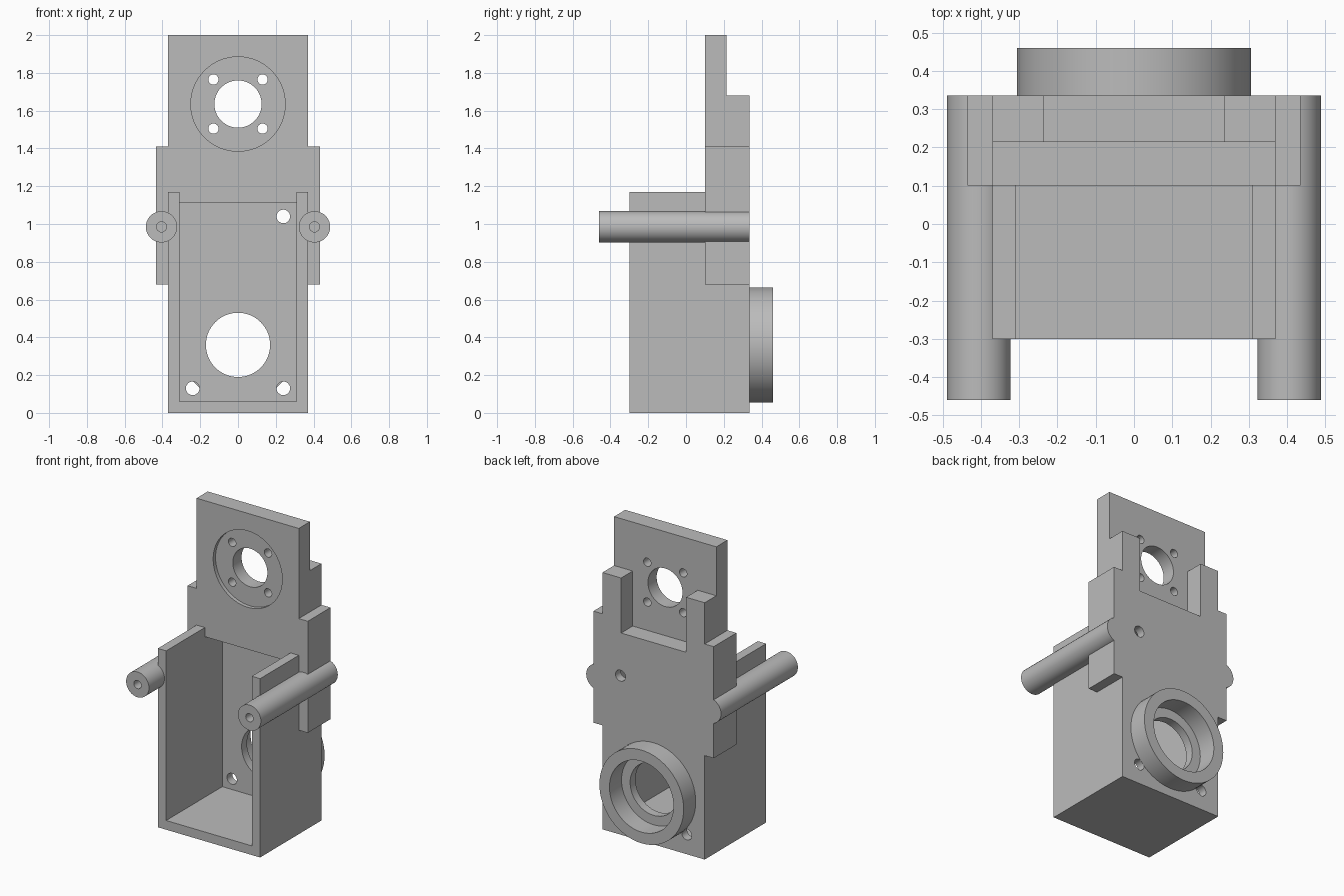
import bpy
import bmesh
from math import radians
from mathutils import Matrix

if "Cube" in bpy.data.objects:
    bpy.data.objects.remove(bpy.data.objects["Cube"], do_unlink=True)

grey = bpy.data.materials.new("plain grey")
grey.use_nodes = True
colour = (0.5, 0.5, 0.5, 1)
grey.diffuse_color = colour
grey.node_tree.nodes["Principled BSDF"].inputs["Base Color"].default_value = colour


def make_object(name, bm):
    bmesh.ops.recalc_face_normals(bm, faces=bm.faces[:])
    mesh = bpy.data.meshes.new(name)
    bm.to_mesh(mesh)
    bm.free()
    mesh.materials.append(grey)
    obj = bpy.data.objects.new(name, mesh)
    bpy.context.collection.objects.link(obj)
    return obj


def extrude(name, half, y0, y1):
    """Mirror a half outline of (x, z) points and extrude it along y."""
    bm = bmesh.new()
    outline = half + [(-x, z) for x, z in reversed(half)]
    face = bm.faces.new([bm.verts.new((x, y0, z)) for x, z in outline])
    new = bmesh.ops.extrude_face_region(bm, geom=[face])["geom"]
    moved = [v for v in new if isinstance(v, bmesh.types.BMVert)]
    bmesh.ops.translate(bm, verts=moved, vec=(0, y1 - y0, 0))
    return make_object(name, bm)


def cylinder(name, x, z, radius, y0, y1, sides=64):
    bm = bmesh.new()
    place = Matrix.Translation((x, (y0 + y1) / 2, z)) @ Matrix.Rotation(radians(90), 4, "X")
    bmesh.ops.create_cone(bm, cap_ends=True, segments=sides, radius1=radius,
                          radius2=radius, depth=y1 - y0, matrix=place)
    return make_object(name, bm)


def combine(target, other, operation="DIFFERENCE"):
    """Apply a boolean and remove the helper."""
    mod = target.modifiers.new("boolean", "BOOLEAN")
    mod.operation = operation
    mod.solver = "EXACT"
    mod.object = other
    bpy.context.view_layer.objects.active = target
    bpy.ops.object.modifier_apply(modifier=mod.name)
    bpy.data.objects.remove(other, do_unlink=True)


def drill(target, x, z, radius, y0=-0.6, y1=0.6, sides=64):
    combine(target, cylinder("cutter", x, z, radius, y0, y1, sides))


def smooth(obj):
    bpy.ops.object.select_all(action="DESELECT")
    obj.select_set(True)
    bpy.context.view_layer.objects.active = obj
    bpy.ops.object.shade_smooth_by_angle(angle=radians(30))


FRONT, BACK = 0.1, 0.335

# Stepped back plate with side flanges
body = extrude("housing", [(0.37, 0), (0.37, 0.68), (0.435, 0.68), (0.435, 1.41),
                           (0.37, 1.41), (0.37, 2)], FRONT, BACK)

# Thinned top and notch behind it
combine(body, extrude("cutter", [(0.235, 1.32), (0.235, 1.68), (0.6, 1.68), (0.6, 2.2)],
                      0.215, 0.5))

# Pocket inside the box, then its floor and side walls
combine(body, extrude("cutter", [(0.31, 0.06), (0.31, 1.11)], 0, 0.28))
combine(body, extrude("walls", [(0.37, 0), (0.37, 1.17), (0.31, 1.17), (0.31, 0.06)],
                      -0.3, FRONT), "UNION")

# Motor mount: shallow round recess, centre bore and screw holes
MOUNT = 1.635
drill(body, 0, MOUNT, 0.25, 0, FRONT + 0.025)
drill(body, 0, MOUNT, 0.125)
for sx in (-1, 1):
    for sz in (-1, 1):
        drill(body, sx * 0.13, MOUNT + sz * 0.13, 0.027, sides=32)

# Lower opening and fixing holes
drill(body, 0, 0.36, 0.17)
for x, z in ((0.24, 1.04), (0.24, 0.13), (-0.24, 0.13)):
    drill(body, x, z, 0.036, sides=32)
smooth(body)

# Round collar on the back
collar = cylinder("back_collar", 0, 0.36, 0.305, BACK, 0.46)
drill(collar, 0, 0.36, 0.232)
smooth(collar)

# Side rods with a blind hole in the front end
for side, sx in (("left", 1), ("right", -1)):
    rod = cylinder(side + "_rod", sx * 0.405, 0.985, 0.083, -0.46, BACK, 32)
    drill(rod, sx * 0.405, 0.985, 0.027, -0.6, -0.1, 24)
    smooth(rod)
